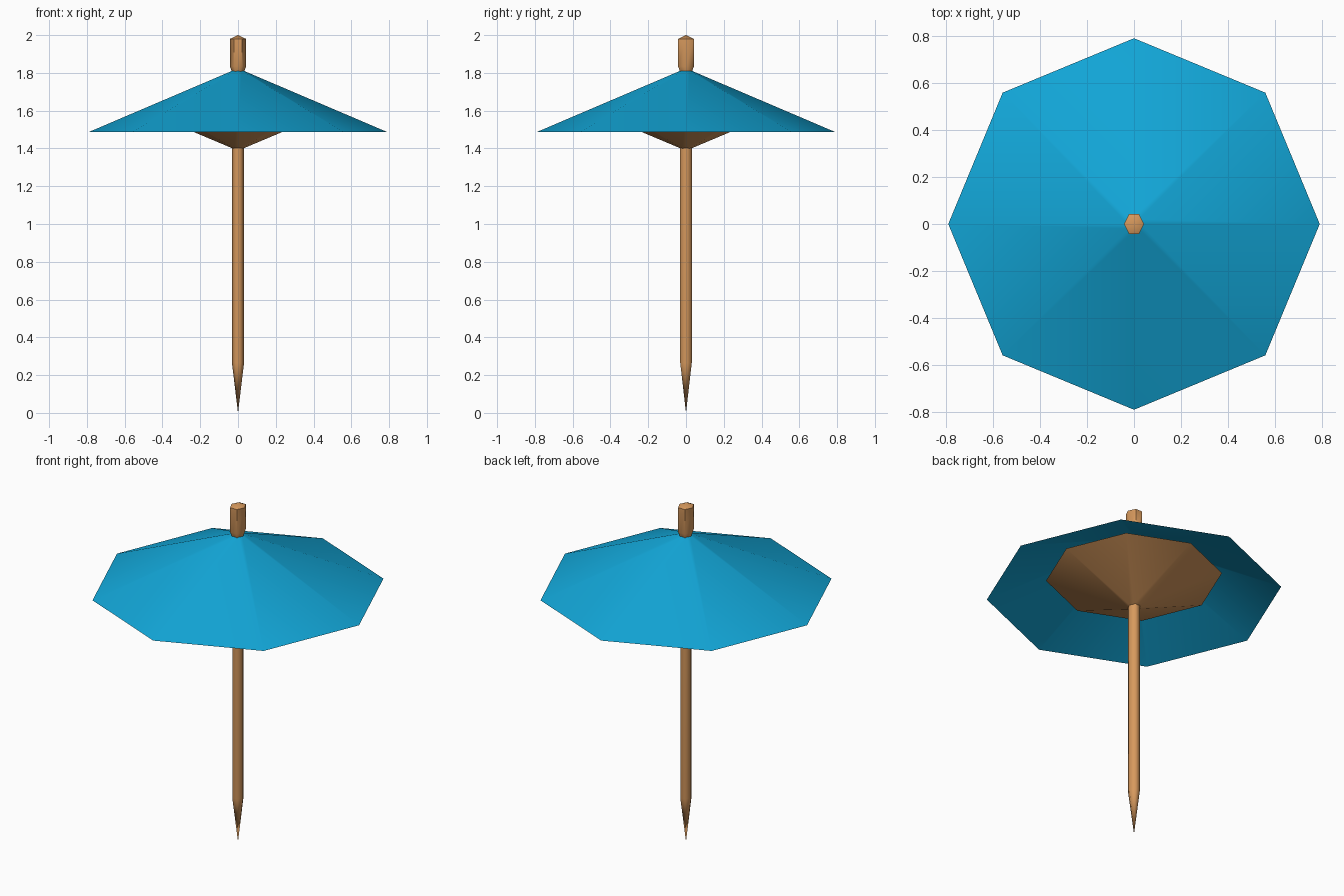
import bpy, bmesh, math

if "Cube" in bpy.data.objects:
    bpy.data.objects.remove(bpy.data.objects["Cube"])


def material(name, rgb):
    m = bpy.data.materials.new(name)
    m.diffuse_color = (*rgb, 1.0)
    m.use_nodes = True
    m.node_tree.nodes["Principled BSDF"].inputs["Base Color"].default_value = m.diffuse_color
    return m


BLUE = material("blue cloth", (0.006, 0.38, 0.68))
WOOD = material("warm wood", (0.68, 0.32, 0.11))


def lathe(name, profile, sides, mat, sy=1.0, smooth_angle=180):
    """Sweep (radius, z) points, listed bottom to top, around the z axis."""
    bm = bmesh.new()
    rings = []
    for r, z in profile:
        if r == 0:
            rings.append([bm.verts.new((0, 0, z))] * sides)
        else:
            rings.append([bm.verts.new((r * math.cos(2 * math.pi * i / sides),
                                        r * sy * math.sin(2 * math.pi * i / sides), z))
                          for i in range(sides)])
    for a, b in zip(rings, rings[1:]):
        for i in range(sides):
            j = (i + 1) % sides
            # drop the repeated vertex at a pointed end
            bm.faces.new(list(dict.fromkeys((a[i], a[j], b[j], b[i]))))
    mesh = bpy.data.meshes.new(name)
    bm.to_mesh(mesh)
    bm.free()
    mesh.materials.append(mat)
    ob = bpy.data.objects.new(name, mesh)
    bpy.context.collection.objects.link(ob)
    bpy.ops.object.select_all(action='DESELECT')
    ob.select_set(True)
    bpy.context.view_layer.objects.active = ob
    bpy.ops.object.shade_smooth_by_angle(angle=math.radians(smooth_angle))
    return ob


# Pole with sharpened foot
lathe("pole", [(0, 0), (0.032, 0.265), (0.032, 1.81)], 6, WOOD, sy=1.1)

# Finial above the canopy, with a shallow cap
lathe("finial", [(0.03, 1.80), (0.043, 1.835), (0.043, 1.98), (0, 2.0)],
      6, WOOD, sy=1.13, smooth_angle=62)

# Eight-sided cloth canopy, open underneath
lathe("canopy", [(0.79, 1.487), (0.028, 1.812)], 8, BLUE)

# Inverted wooden support cone under the canopy
lathe("support_cone", [(0.028, 1.40), (0.472, 1.587)], 8, WOOD)
